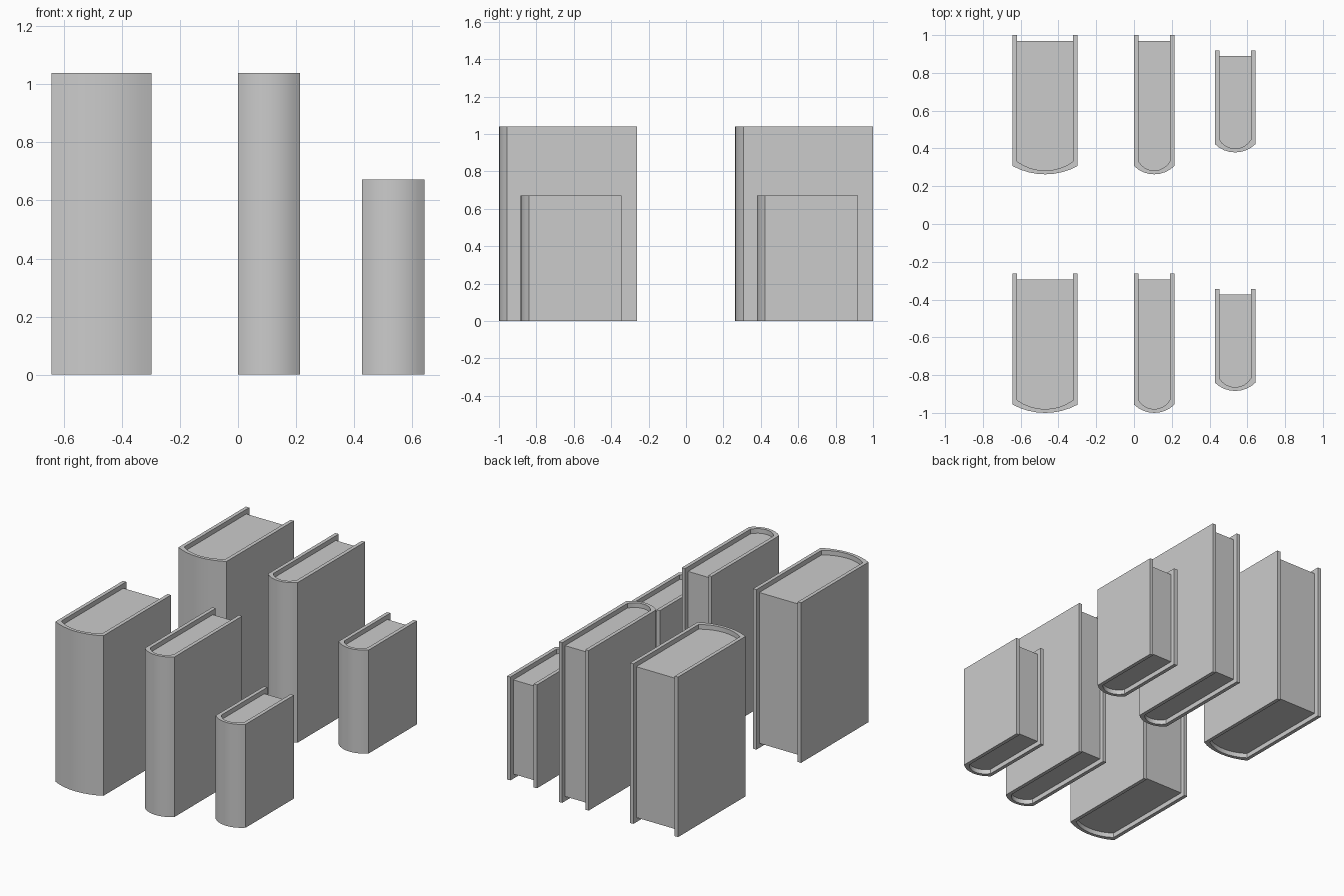
import bpy, bmesh, math

if "Cube" in bpy.data.objects:
    bpy.data.objects.remove(bpy.data.objects["Cube"])

SEG = 8        # facets across the rounded spine
BOARD = 0.024  # cover thickness
SAG = 0.044    # depth of spine curve
RECESS = 0.03  # page block inset from cover edges


def arc(x0, x1, y, sag):
    """Circular arc from (x0, y) to (x1, y), bulging towards -y."""
    h = (x1 - x0) / 2
    r = (h * h + sag * sag) / (2 * sag)
    a = math.asin(h / r)
    cx, cy = (x0 + x1) / 2, y - sag + r
    return [(cx + r * math.sin(t), cy - r * math.cos(t))
            for t in (-a + 2 * a * i / SEG for i in range(SEG + 1))]


def extrude_outline(name, points, z0, z1):
    bm = bmesh.new()
    face = bm.faces.new([bm.verts.new((x, y, z0)) for x, y in points])
    top = bmesh.ops.extrude_face_region(bm, geom=[face])
    bmesh.ops.translate(bm, vec=(0, 0, z1 - z0),
                        verts=[v for v in top["geom"] if isinstance(v, bmesh.types.BMVert)])
    bmesh.ops.recalc_face_normals(bm, faces=bm.faces)
    mesh = bpy.data.meshes.new(name)
    bm.to_mesh(mesh)
    bm.free()
    obj = bpy.data.objects.new(name, mesh)
    bpy.context.collection.objects.link(obj)
    bpy.ops.object.select_all(action="DESELECT")
    obj.select_set(True)
    bpy.context.view_layer.objects.active = obj
    bpy.ops.object.shade_smooth_by_angle(angle=math.radians(20))
    return obj


def book(name, x0, x1, y0, y1, height):
    outer = arc(x0, x1, y0 + SAG, SAG)
    inner = arc(x0 + BOARD, x1 - BOARD, y0 + SAG + 0.024, SAG + 0.004)
    # Cover: U-shaped strip of two boards and a rounded spine
    cover = ([(x0, y1)] + outer + [(x1, y1), (x1 - BOARD, y1)]
             + inner[::-1] + [(x0 + BOARD, y1)])
    extrude_outline(name + "_cover", cover, 0, height)
    # Pages: solid block inside the cover, set back on the open sides
    yp = y1 - RECESS
    pages = [(x0 + BOARD, yp)] + inner + [(x1 - BOARD, yp)]
    extrude_outline(name + "_pages", pages, RECESS, height - RECESS)


# Two rows of three books
for row, dy in (("front", 0.0), ("back", 1.263)):
    book(row + "_thick_book", -0.643, -0.298, -1.0 + dy, -0.263 + dy, 1.04)
    book(row + "_thin_book", 0.0, 0.214, -1.0 + dy, -0.263 + dy, 1.04)
    book(row + "_small_book", 0.428, 0.643, -0.884 + dy, -0.344 + dy, 0.672)
